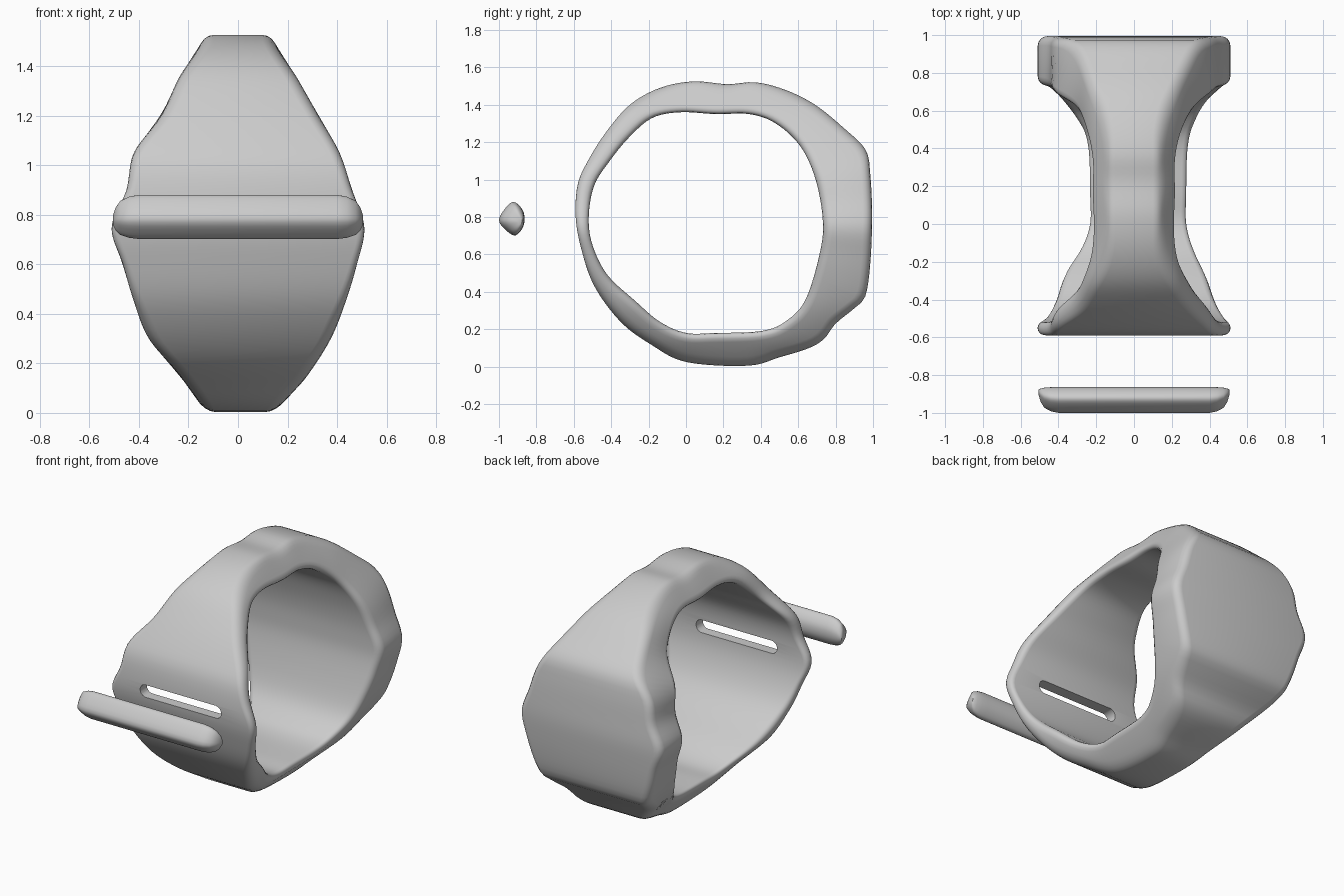
import bpy
import bmesh
from math import atan2, cos, sin, pi, tau
from mathutils import Vector

if "Cube" in bpy.data.objects:
    bpy.data.objects.remove(bpy.data.objects["Cube"])

grey = bpy.data.materials.new("plain grey")
grey.use_nodes = True
grey.diffuse_color = (0.6, 0.6, 0.6, 1)
grey.node_tree.nodes["Principled BSDF"].inputs["Base Color"].default_value = grey.diffuse_color


def catmull(a, b, c, d, t):
    """Smooth blend from b to c."""
    return b + (c - a) * (t / 2) + (a * 2 - b * 5 + c * 4 - d) * (t * t / 2) \
        + (b * 3 - a - c * 3 + d) * (t ** 3 / 2)


def closed_curve(points, steps):
    """Smooth closed curve through side-profile points (y, z)."""
    pts = [Vector(p) for p in points]
    n = len(pts)
    return [catmull(pts[i - 1], pts[i], pts[(i + 1) % n], pts[(i + 2) % n], s / steps)
            for i in range(n) for s in range(steps)]


def width_at(table, z):
    """Half width of the band at height z, from evenly spaced samples."""
    last = len(table) - 1
    pos = min(max(z / 0.15, 0), last)
    i = min(int(pos), last - 1)
    return catmull(table[max(i - 1, 0)], table[i], table[i + 1],
                   table[min(i + 2, last)], pos - i)


def loft(name, rings, closed=False):
    """Skin a list of equal point rings, closing the loop or capping the ends."""
    bm = bmesh.new()
    rows = [[bm.verts.new(p) for p in ring] for ring in rings]
    n = len(rows[0])
    pairs = list(zip(rows, rows[1:]))
    if closed:
        pairs.append((rows[-1], rows[0]))
    else:
        bm.faces.new(rows[0])
        bm.faces.new(rows[-1])
    for a, b in pairs:
        for j in range(n):
            k = (j + 1) % n
            bm.faces.new((a[j], a[k], b[k], b[j]))
    bmesh.ops.recalc_face_normals(bm, faces=bm.faces)
    mesh = bpy.data.meshes.new(name)
    bm.to_mesh(mesh)
    bm.free()
    mesh.materials.append(grey)
    obj = bpy.data.objects.new(name, mesh)
    bpy.context.collection.objects.link(obj)
    return obj


def activate(obj):
    bpy.ops.object.select_all(action="DESELECT")
    obj.select_set(True)
    bpy.context.view_layer.objects.active = obj


def smooth(obj, angle):
    activate(obj)
    bpy.ops.object.shade_smooth_by_angle(angle=angle)


# Band: outer and inner side profiles, and half widths by height
outer = [(-.59, .8), (-.58, .97), (-.53, 1.09), (-.43, 1.25), (-.3, 1.4), (-.14, 1.49),
         (.04, 1.525), (.22, 1.51), (.37, 1.52), (.53, 1.48), (.69, 1.4), (.85, 1.27),
         (.96, 1.16), (.985, 1.03), (.995, .8), (.985, .55), (.96, .38), (.91, .32),
         (.8, .23), (.74, .15), (.66, .1), (.5, .05), (.33, .005), (0, .025),
         (-.19, .12), (-.35, .24), (-.49, .43), (-.56, .63)]
inner = [(-.52, .8), (-.49, .97), (-.4, 1.11), (-.3, 1.23), (-.18, 1.33), (-.03, 1.36),
         (.16, 1.35), (.34, 1.35), (.48, 1.3), (.61, 1.18), (.69, 1.01), (.73, .8),
         (.72, .63), (.64, .36), (.53, .24), (.4, .19), (.16, .18), (0, .18),
         (-.14, .24), (-.27, .35), (-.42, .49), (-.5, .65)]
left_width = [.16, .28, .375, .435, .48, .51, .46, .41, .325, .24, .15]
right_width = [.14, .235, .36, .42, .465, .51, .45, .42, .31, .24, .15]
centre = Vector((0.2, 0.77))


def polar(points):
    """Side profile as sorted (angle, radius) pairs about the centre."""
    offsets = [p - centre for p in closed_curve(points, 8)]
    table = sorted((atan2(o.y, o.x), o.length) for o in offsets)
    first, last = table[0], table[-1]
    return [(last[0] - tau, last[1])] + table + [(first[0] + tau, first[1])]


def radius_at(table, angle):
    for (a, ra), (b, rb) in zip(table, table[1:]):
        if a <= angle <= b and b > a:
            return ra + (rb - ra) * (angle - a) / (b - a)
    return table[-1][1]


outer_polar, inner_polar = polar(outer), polar(inner)
segments = 144
rings = []
for i in range(segments):
    angle = -pi + tau * i / segments
    ray = Vector((cos(angle), sin(angle)))
    r_in = radius_at(inner_polar, angle)
    thick = radius_at(outer_polar, angle) - r_in
    r = min(0.05, thick * 0.45)
    ring = []
    # Rounded rectangle section, corner by corner
    for corner, (side, top) in enumerate([(1, 1), (-1, 1), (-1, 0), (1, 0)]):
        for step in range(5):
            a = (corner + step / 4) * pi / 2
            dist = r_in + (thick - r if top else r) + r * sin(a)
            y, z = centre + ray * dist
            width = width_at(left_width if side > 0 else right_width, z)
            ring.append((side * (width - r) + r * cos(a), y, z))
    rings.append(ring)
band = loft("band", rings, closed=True)

# Slot through the thin front of the band
slot_half, slot_radius, slot_height = 0.25, 0.042, 0.795
outline = []
for k in range(24):
    a = -pi / 2 + tau * (k + 0.5) / 24
    shift = slot_half if cos(a) > 0 else -slot_half
    outline.append((shift + slot_radius * cos(a), slot_height + slot_radius * sin(a)))
cutter = loft("slot_cutter", [[(x, y, z) for x, z in outline] for y in (-0.75, -0.35)])
cutter.hide_render = True
cut = band.modifiers.new("slot", "BOOLEAN")
cut.operation = "DIFFERENCE"
cut.solver = "EXACT"
cut.object = cutter
activate(band)
bpy.ops.object.modifier_apply(modifier=cut.name)
bpy.data.objects.remove(cutter)
smooth(band, 0.8)

# Loose bar in front of the slot, tapering at both ends
bar_profile = [(-1, .786), (-.95, .865), (-.91, .877), (-.868, .825),
               (-.868, .755), (-.91, .702), (-.96, .727)]
section = closed_curve(bar_profile, 4)
pivot = Vector((-0.88, 0.775))
taper = [(0.4, 1), (0.44, 0.93), (0.475, 0.77), (0.495, 0.5), (0.505, 0.2)]
stations = [(-x, s) for x, s in reversed(taper)] + taper
bar = loft("front_bar", [[(x, *(pivot + (p - pivot) * s)) for p in section]
                         for x, s in stations])
smooth(bar, 0.9)
